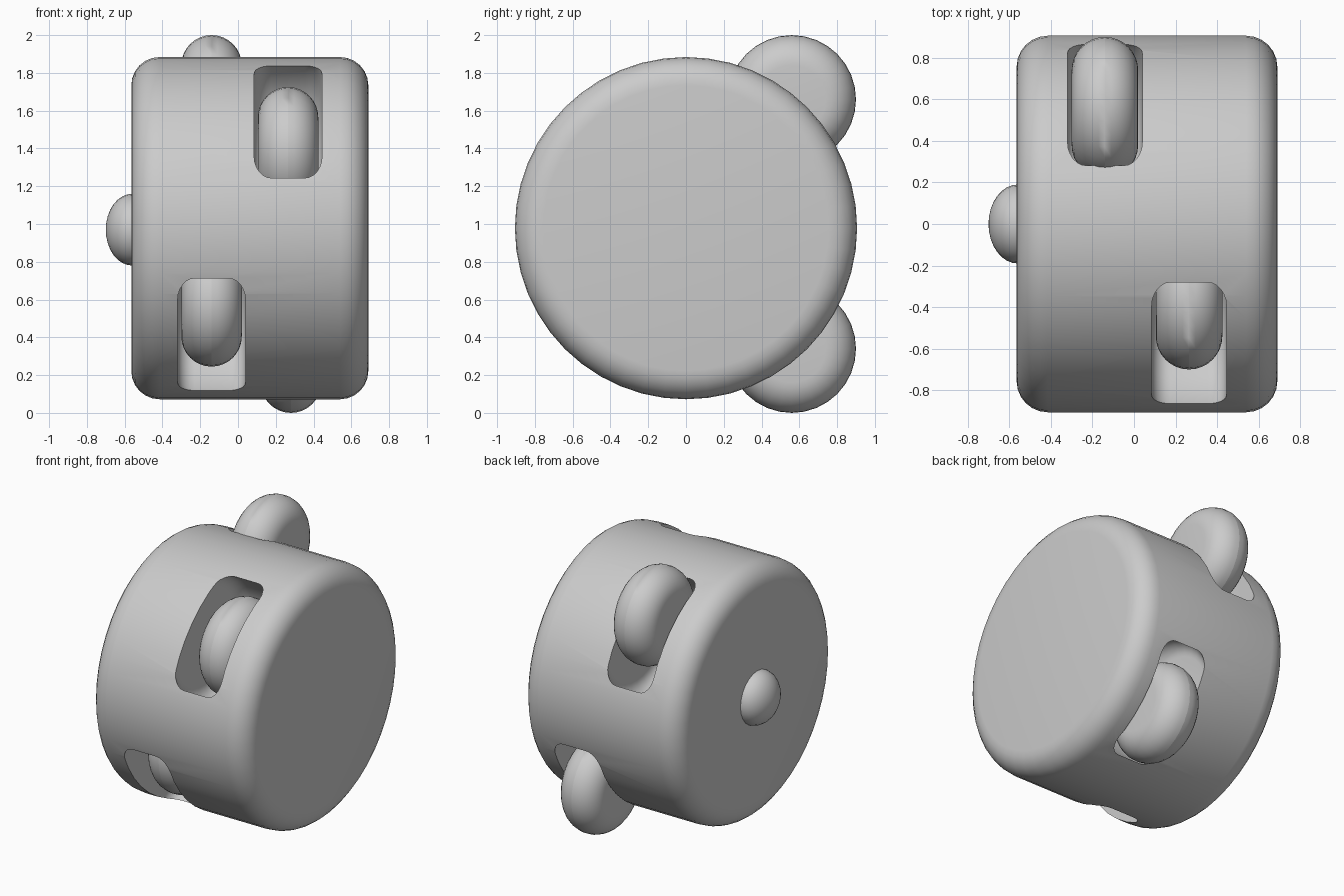
import bpy, bmesh
from math import sin, cos, pi, radians
from mathutils import Matrix, Vector

if "Cube" in bpy.data.objects:
    bpy.data.objects.remove(bpy.data.objects["Cube"])

AXIS_Z = 0.978   # height of the drum axis
R = 0.906        # drum radius


def lathe(name, profile, center, segs):
    """Spin (x, radius) points around an x-parallel axis; end fans close the solid."""
    bm = bmesh.new()
    rings = []
    for x, r in profile:
        rings.append([bm.verts.new((x, r * cos(2 * pi * i / segs), r * sin(2 * pi * i / segs)))
                      for i in range(segs)])
    for a, b in zip(rings, rings[1:]):
        for i in range(segs):
            j = (i + 1) % segs
            bm.faces.new((a[i], a[j], b[j], b[i]))
    bm.faces.new(rings[0])
    bm.faces.new(rings[-1])
    bmesh.ops.recalc_face_normals(bm, faces=bm.faces)
    bmesh.ops.translate(bm, verts=bm.verts, vec=Vector(center))
    me = bpy.data.meshes.new(name)
    bm.to_mesh(me)
    bm.free()
    ob = bpy.data.objects.new(name, me)
    bpy.context.collection.objects.link(ob)
    return ob


def rounded(x0, x1, r, bevel, steps=6):
    """Profile of a disc whose two rims are rounded."""
    arc = [(bevel * (1 - cos(t)), r - bevel * (1 - sin(t)))
           for t in [i * pi / 2 / steps for i in range(steps + 1)]]
    return [(x0 + d, q) for d, q in arc] + [(x1 - d, q) for d, q in reversed(arc)]


def select(ob):
    bpy.ops.object.select_all(action='DESELECT')
    ob.select_set(True)
    bpy.context.view_layer.objects.active = ob


# Main drum
drum = lathe("drum_body", rounded(-0.565, 0.69, R, 0.15), (0, 0, AXIS_Z), 48)

# Wheels: name, x, wheel centre (y, z), pocket direction signs
wheels = [
    ("back_upper", -0.14, (0.56, 1.66), (1, 1)),
    ("back_lower", 0.28, (0.56, 0.34), (1, -1)),
    ("front_upper", 0.265, (-0.36, 1.385), (-1, 1)),
    ("front_lower", -0.14, (-0.36, 0.585), (-1, -1)),
]
parts = [drum]
for name, x, (wy, wz), (sy, sz) in wheels:
    # Pocket sunk into the drum wall
    a = radians(44.5)
    cutter = lathe(name + "_pocket_cutter", rounded(-0.18, 0.18, 0.43, 0.09),
                   (x, sy * 0.70 * cos(a), AXIS_Z + sz * 0.70 * sin(a)), 32)
    cutter.hide_render = True
    select(drum)
    mod = drum.modifiers.new(name, 'BOOLEAN')
    mod.operation = 'DIFFERENCE'
    mod.solver = 'EXACT'
    mod.object = cutter
    bpy.ops.object.modifier_apply(modifier=mod.name)
    bpy.data.objects.remove(cutter)
    # Wheel with a fully rounded rim
    parts.append(lathe(name + "_wheel", rounded(-0.16, 0.16, 0.34, 0.16, 8), (x, wy, wz), 32))

# Domed button on the left face
dome = [(-0.50, 0.19)] + [(-0.56 - 0.14 * sin(t), 0.19 * cos(t))
                          for t in [i * pi / 2 / 8 for i in range(8)]] + [(-0.70, 0.01)]
parts.append(lathe("side_button", dome, (0, 0, 0.97), 24))

# Smooth shading with crisp pocket edges
for ob in parts:
    select(ob)
    bpy.ops.object.shade_smooth_by_angle(angle=radians(35))
